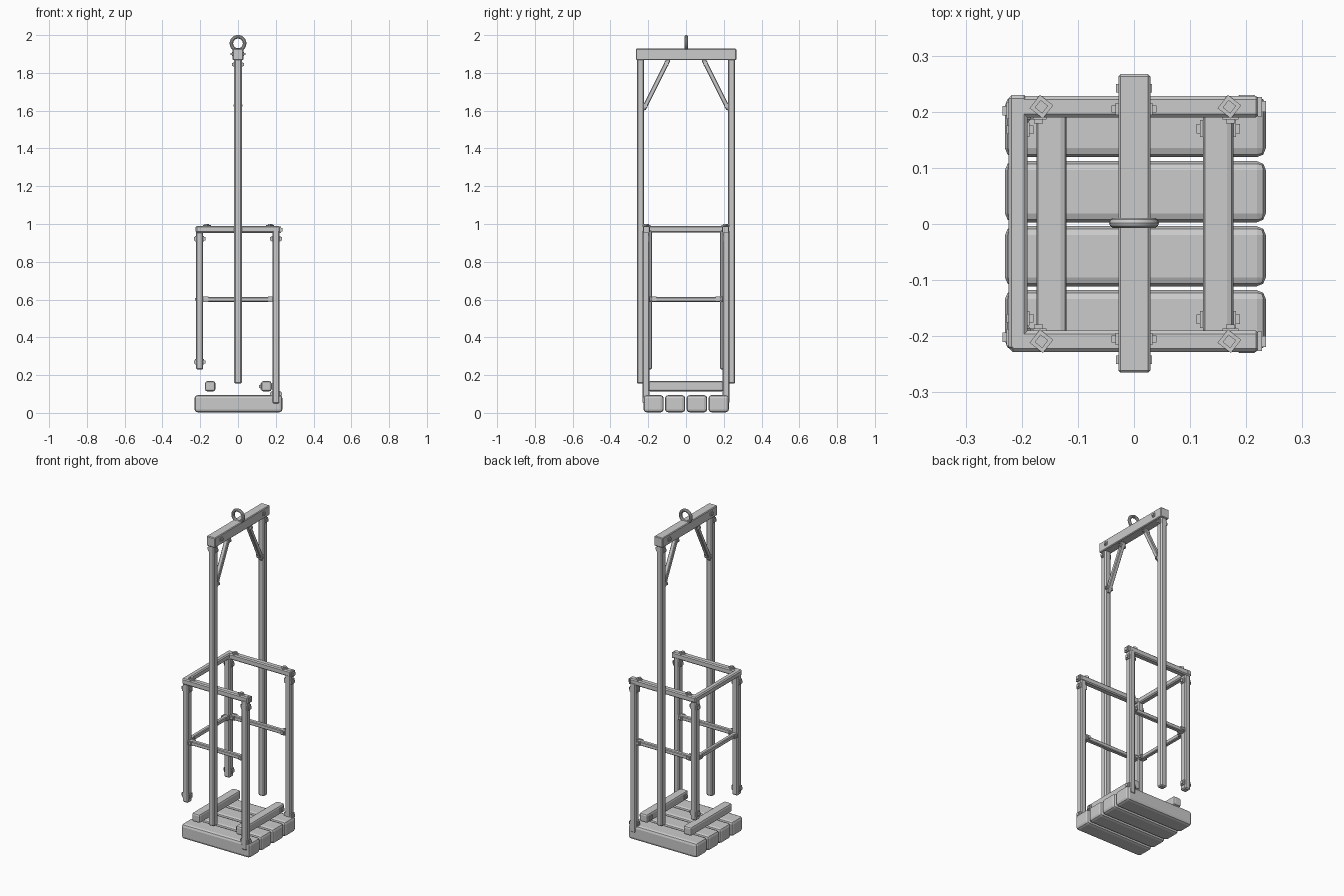
import bpy, bmesh, math
from mathutils import Vector, Matrix

if "Cube" in bpy.data.objects:
    bpy.data.objects.remove(bpy.data.objects["Cube"])


def finish(name, bm, bevel=0.0, segments=1):
    me = bpy.data.meshes.new(name)
    bm.to_mesh(me)
    bm.free()
    ob = bpy.data.objects.new(name, me)
    bpy.context.collection.objects.link(ob)
    if bevel:
        m = ob.modifiers.new("worn_edges", 'BEVEL')
        m.width, m.segments = bevel, segments
    return ob


def box(name, x, y, z, bevel=0.006, segments=1):
    """Beam given by its (min, max) range on each axis."""
    bm = bmesh.new()
    size = Vector((x[1] - x[0], y[1] - y[0], z[1] - z[0]))
    mid = Vector((sum(x), sum(y), sum(z))) / 2
    bmesh.ops.create_cube(bm, size=1, matrix=Matrix.Translation(mid) @ Matrix.Diagonal((*size, 1)))
    return finish(name, bm, bevel, segments)


def strut(name, a, b, width, depth):
    """Slanted bar from a to b in the yz plane."""
    a, b = Vector(a), Vector(b)
    d = b - a
    rot = Vector((0, 0, 1)).rotation_difference(d).to_matrix().to_4x4()
    bm = bmesh.new()
    bmesh.ops.create_cube(bm, size=1, matrix=Matrix.Translation((a + b) / 2) @ rot
                          @ Matrix.Diagonal((width, depth, d.length, 1)))
    return finish(name, bm, 0.004)


def bolt(name, pos, axis, r=0.015, turn=0.0):
    """Square washer with a smaller nut, standing out along axis."""
    rot = Vector((0, 0, 1)).rotation_difference(Vector(axis)).to_matrix().to_4x4()
    base = Matrix.Translation(pos) @ rot @ Matrix.Rotation(turn, 4, 'Z')
    bm = bmesh.new()
    for s, h0, h1 in ((2 * r, -0.003, 0.005), (1.15 * r, 0.0, 0.012)):
        bmesh.ops.create_cube(bm, size=1, matrix=base @ Matrix.Translation((0, 0, (h0 + h1) / 2))
                              @ Matrix.Diagonal((s, s, h1 - h0, 1)))
    return finish(name, bm)


# Floor planks
for i, (y0, y1) in enumerate(((-0.225, -0.118), (-0.111, -0.004), (0.003, 0.112), (0.119, 0.227))):
    box(f"floor_plank_{i}", (-0.23, 0.235), (y0, y1), (0.003, 0.094), 0.016, 2)

# Floor cross beams, with bolts on the right one
for x in (-0.147, 0.15):
    box("floor_cross_beam", (x - 0.027, x + 0.027), (-0.2, 0.2), (0.114, 0.168), 0.011, 2)
for s in (-1, 1):
    for d in (-1, 1):
        bolt("cross_beam_bolt", (0.15 + d * 0.027, s * 0.17, 0.14), (d, 0, 0))

# Top hanging beam and lifting ring
box("top_beam", (-0.028, 0.029), (-0.265, 0.267), (1.868, 1.928), 0.004)
bpy.ops.mesh.primitive_torus_add(location=(0, 0.002, 1.956), rotation=(math.pi / 2, 0, 0),
                                 major_radius=0.035, minor_radius=0.0095,
                                 major_segments=24, minor_segments=10)
bpy.context.object.name = "lifting_ring"
bpy.ops.object.shade_smooth_by_angle()

for s in (-1, 1):
    # Tall hanger posts and diagonal braces
    box("hanger_post", (-0.02, 0.02), sorted((s * 0.222, s * 0.26)), (0.155, 1.88))
    strut("diagonal_brace", (0, s * 0.226, 1.605), (0, s * 0.092, 1.872), 0.026, 0.024)
    for d in (-1, 1):
        bolt("top_beam_bolt", (d * 0.028, s * 0.205, 1.9), (d, 0, 0), 0.011)
        bolt("hanger_post_bolt", (d * 0.02, s * 0.242, 1.845), (d, 0, 0), 0.013)
        bolt("brace_top_bolt", (d * 0.013, s * 0.103, 1.85), (d, 0, 0), 0.01)
        bolt("brace_foot_bolt", (d * 0.013, s * 0.215, 1.628), (d, 0, 0), 0.01)

    # Corner posts: long at the open side, short at the closed side
    box("open_side_post", (0.182, 0.22), sorted((s * 0.192, s * 0.23)), (0.05, 0.968))
    box("closed_side_post", (-0.222, -0.184), sorted((s * 0.18, s * 0.222)), (0.23, 0.965))
    for d in (-1, 1):
        for z in (0.27, 0.922):
            bolt("closed_post_bolt", (-0.203 + d * 0.019, s * 0.202, z), (d, 0, 0))
        for z in (0.1, 0.922):
            bolt("open_post_bolt", (0.201 + d * 0.019, s * 0.21, z), (d, 0, 0))

    # Side hand rails with bolts on top and at the end
    box("side_top_rail", (-0.222, 0.223), sorted((s * 0.19, s * 0.228)), (0.953, 0.989))
    for x in (-0.165, 0.17):
        bolt("top_rail_bolt", (x, s * 0.209, 0.989), (0, 0, 1), 0.015, math.radians(52))
    bolt("top_rail_end_bolt", (0.223, s * 0.209, 0.97), (1, 0, 0), 0.017)

    # Side middle rails with joint plates
    box("side_middle_rail", (-0.19, 0.19), sorted((s * 0.19, s * 0.216)), (0.588, 0.613), 0.004)
    for x in (-0.17, 0.172):
        bolt("middle_rail_bolt", (x, s * 0.215, 0.602), (0, s, 0), 0.014)
        bolt("middle_rail_bolt", (x, s * 0.191, 0.602), (0, -s, 0), 0.014)
    for d in (-1, 1):
        bolt("back_rail_bolt", (-0.203 + d * 0.012, s * 0.168, 0.602), (d, 0, 0), 0.013)

# Rails across the closed side
box("closed_top_rail", (-0.224, -0.19), (-0.225, 0.23), (0.955, 0.989))
box("closed_middle_rail", (-0.215, -0.191), (-0.19, 0.19), (0.588, 0.613), 0.004)
